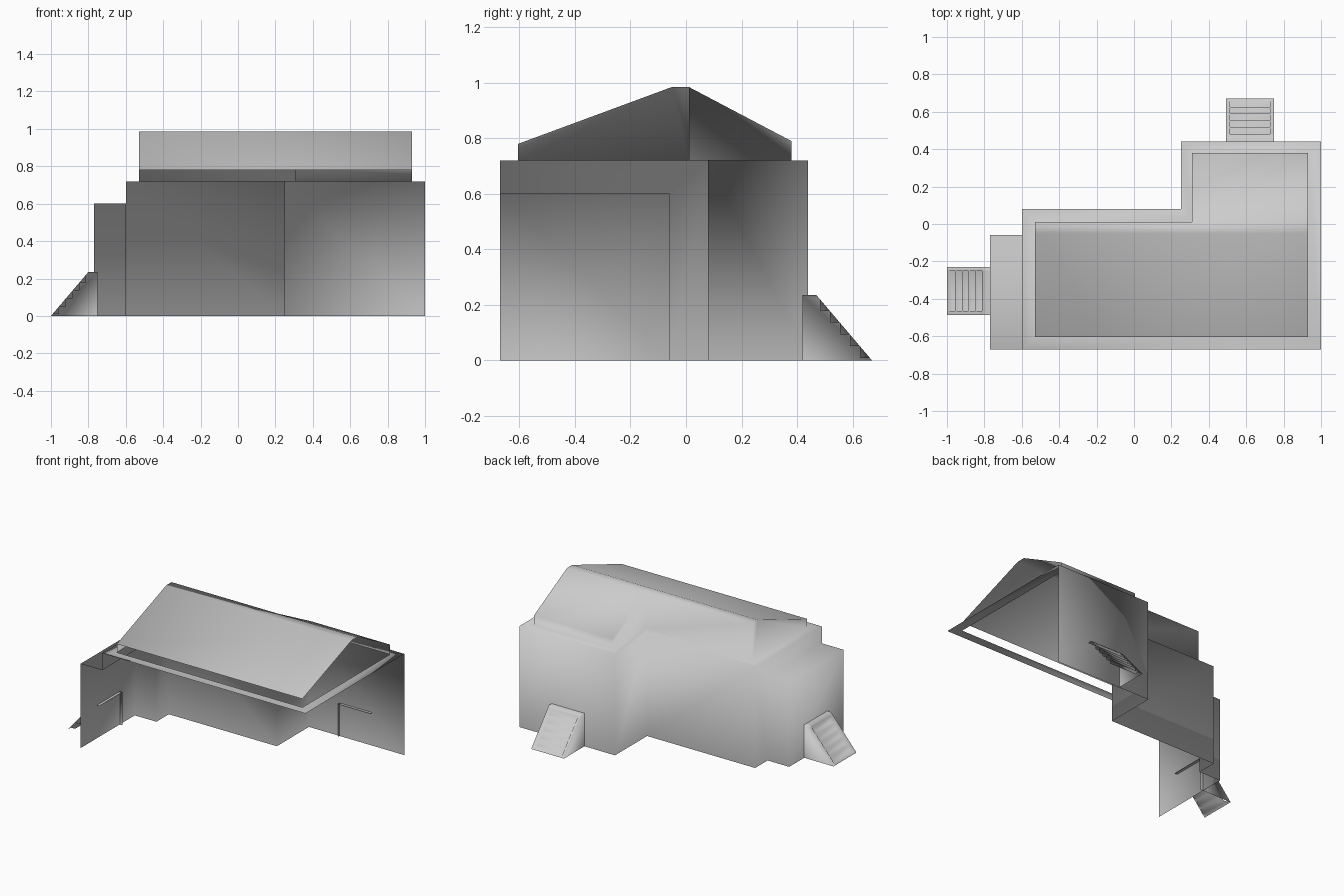
import bpy
import bmesh
from mathutils import Matrix, Vector

cube = bpy.data.objects.get("Cube")
if cube:
    bpy.data.objects.remove(cube)

# One plain grey for the whole building
GREY = (0.6, 0.6, 0.6, 1)
grey = bpy.data.materials.new("plain grey")
grey.use_nodes = True
grey.diffuse_color = GREY
grey.node_tree.nodes["Principled BSDF"].inputs["Base Color"].default_value = GREY


def make_object(name, faces, matrix=Matrix()):
    """Weld a list of polygons into one smooth shaded shell."""
    bm = bmesh.new()
    for face in faces:
        bm.faces.new([bm.verts.new(matrix @ Vector(p)) for p in face])
    bmesh.ops.remove_doubles(bm, verts=bm.verts, dist=0.0005)
    bmesh.ops.recalc_face_normals(bm, faces=bm.faces)
    for f in bm.faces:
        f.smooth = True
    mesh = bpy.data.meshes.new(name)
    bm.to_mesh(mesh)
    bm.free()
    mesh.materials.append(grey)
    obj = bpy.data.objects.new(name, mesh)
    bpy.context.collection.objects.link(obj)
    return obj


def l_outline(west, east, front, back, notch_x, notch_y):
    return [(east, front), (east, back), (notch_x, back),
            (notch_x, notch_y), (west, notch_y), (west, front)]


def at(points, z):
    return [(x, y, z) for x, y in points]


def wall(a, b, low, high):
    return [(*a, low), (*b, low), (*b, high), (*a, high)]


# Main levels and outlines
EAVE, PORCH_TOP, RIDGE = 0.72, 0.6, 0.985
outer = l_outline(-0.6, 1, -0.67, 0.44, 0.25, 0.08)
inner = l_outline(-0.53, 0.93, -0.605, 0.38, 0.31, 0.01)
porch_west, porch_back = -0.77, -0.06
(east, front), (west, notch_y) = outer[0], outer[4]

# Back walls of the L plan; the front and the left side stay open
faces = [wall(outer[i], outer[i + 1], 0, EAVE) for i in range(1, 4)]

# Right wall with the opening into the porch
faces.append([(west, y, z) for y, z in (
    (notch_y, 0), (notch_y, EAVE), (front, EAVE),
    (front, PORCH_TOP), (porch_back, PORCH_TOP), (porch_back, 0))])

# Flat rim around the roof
for i in range(6):
    j = (i + 1) % 6
    faces.append(at([outer[i], outer[j], inner[j], inner[i]], EAVE))

# Porch
corners = [(west, porch_back), (porch_west, porch_back),
           (porch_west, front), (west, front)]
faces += [wall(corners[0], corners[1], 0, PORCH_TOP),
          wall(corners[1], corners[2], 0, PORCH_TOP),
          at(corners, PORCH_TOP)]

# Roof slopes, flat ridge strip and gables
(r_east, r_front), (_, r_back), (step_x, _), (_, r_mid), (r_west, _), _ = inner
front_z, back_z, ridge_y = 0.78, 0.79, -0.05


def span(x0, x1, a, b):
    return [(x0, *a), (x1, *a), (x1, *b), (x0, *b)]


front_eave, ridge_front = (r_front, front_z), (ridge_y, RIDGE)
ridge_back, back_eave = (r_mid, RIDGE), (r_back, back_z)
faces += [
    span(r_west, r_east, front_eave, ridge_front),
    [(r_west, *ridge_front), (r_east, *ridge_front), (r_east, *ridge_back),
     (step_x, *ridge_back), (r_west, *ridge_back)],
    span(step_x, r_east, ridge_back, back_eave),
    span(step_x, r_east, back_eave, (r_back, EAVE)),
    span(r_west, step_x, ridge_back, (r_mid, EAVE)),
    [(step_x, *p) for p in (ridge_back, back_eave, (r_back, EAVE), (r_mid, EAVE))],
    [(r_west, *p) for p in (front_eave, ridge_front, ridge_back,
                            (r_mid, EAVE), (r_front, EAVE))],
]
make_object("house_shell", faces)


def make_stairs(name, x, y, angle, open_side):
    """Sloped block with five steps sunk between two flat borders."""
    depth, height, landing, half, border, count = 0.25, 0.235, 0.05, 0.129, 0.022, 5

    def slope(t):
        return (landing + (depth - landing) * t, height * (1 - t))

    marks = [slope(0.06 + 0.9 * i / count) for i in range(count + 1)]
    plain = [(0, height), slope(0), *marks, slope(1)]
    notches = [(a, (a[0], b[1]), b) for a, b in zip(marks, marks[1:])]
    stepped = plain[:3]
    for _, corner, end in notches:
        stepped += [corner, end]
    stepped.append(slope(1))
    edge = half - border
    parts = []
    for u0, u1, line in ((-half, -edge, plain), (-edge, edge, stepped),
                         (edge, half, plain)):
        parts += [span(u0, u1, a, b) for a, b in zip(line, line[1:])]
    parts.append([(-open_side * half, *p) for p in [(0, 0)] + plain])
    parts += [[(open_side * edge, *p) for p in notch] for notch in notches]
    make_object(name, parts,
                Matrix.Translation((x, y, 0)) @ Matrix.Rotation(angle, 4, "Z"))


# Stairs at the back door and at the porch
QUARTER = 1.5708
make_stairs("back_stairs", 0.62, 0.42, 0, 1)
make_stairs("porch_stairs", -0.75, -0.358, QUARTER, -1)
